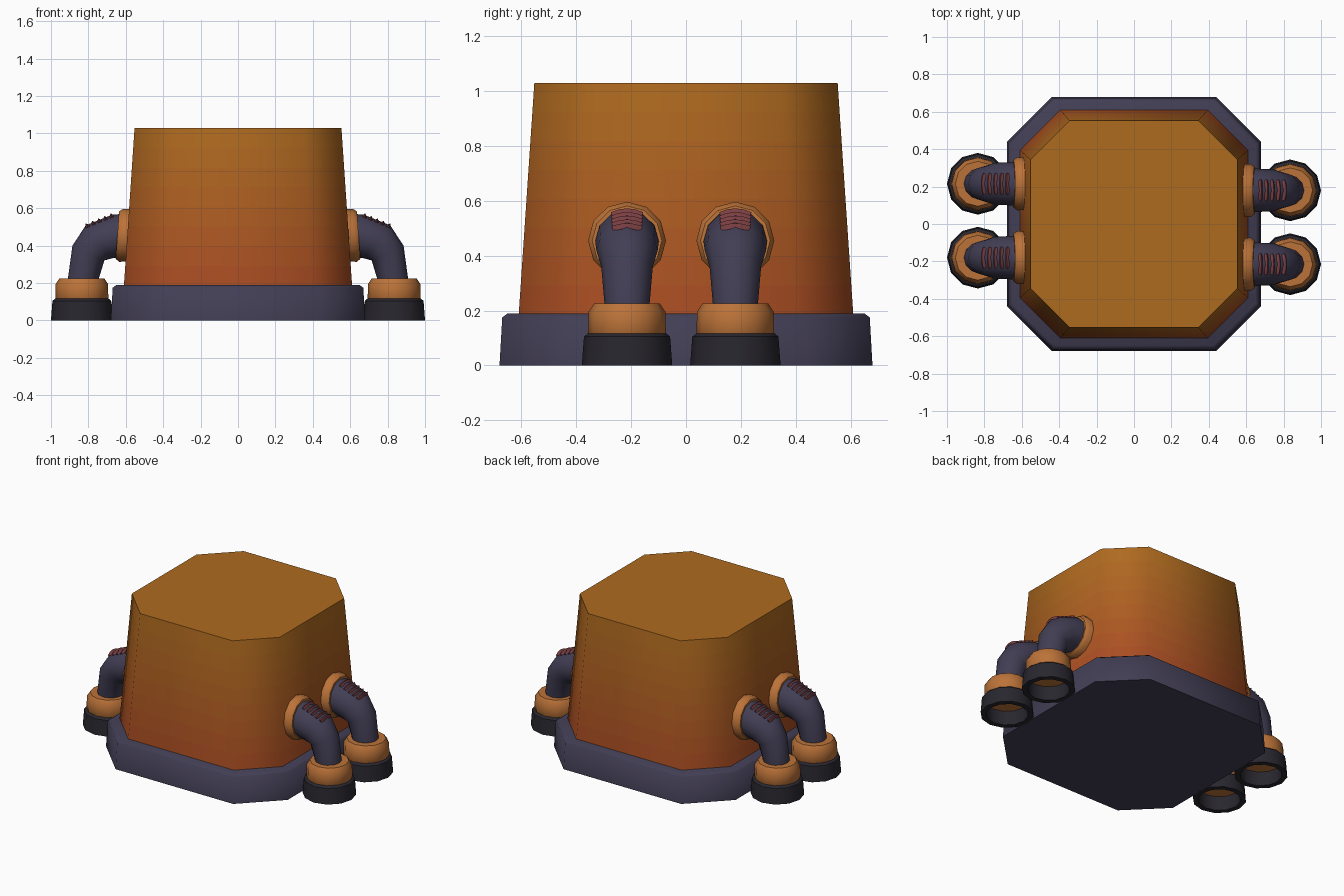
import bpy, bmesh
from math import sin, cos, pi, radians
from mathutils import Vector, Matrix

if "Cube" in bpy.data.objects:
    bpy.data.objects.remove(bpy.data.objects["Cube"])


def material(name, rgb):
    m = bpy.data.materials.new(name)
    m.diffuse_color = (*rgb, 1)
    m.use_nodes = True
    m.node_tree.nodes["Principled BSDF"].inputs["Base Color"].default_value = m.diffuse_color
    return m


NAVY = material("navy", (0.055, 0.048, 0.09))
DARK = material("dark_rubber", (0.022, 0.02, 0.028))
ORANGE = material("orange", (0.5, 0.17, 0.04))
RED = material("dark_red", (0.2, 0.05, 0.055))


def finish(bm, name, mats, angle):
    bmesh.ops.recalc_face_normals(bm, faces=bm.faces)
    me = bpy.data.meshes.new(name)
    bm.to_mesh(me)
    bm.free()
    for m in mats:
        me.materials.append(m)
    me.shade_smooth()
    me.set_sharp_from_angle(angle=radians(angle))
    ob = bpy.data.objects.new(name, me)
    bpy.context.collection.objects.link(ob)
    return ob


def loft(name, rings, mats, angle=40, banded=False):
    """Skin a list of point rings and cap both ends."""
    bm = bmesh.new()
    rows = [[bm.verts.new(p) for p in ring] for ring in rings]
    n = len(rows[0])
    for r, (a, b) in enumerate(zip(rows, rows[1:])):
        for i in range(n):
            f = bm.faces.new((a[i], a[(i + 1) % n], b[(i + 1) % n], b[i]))
            f.material_index = r if banded else 0
    bm.faces.new(rows[0])
    f = bm.faces.new(rows[-1])
    f.material_index = len(mats) - 1 if banded else 0
    return finish(bm, name, mats, angle)


def octagon(h, c, z):
    """Square of half width h whose flat sides end at +-c."""
    pts = [(h, -c), (h, c), (c, h), (-c, h), (-h, c), (-h, -c), (-c, -h), (c, -h)]
    return [(x, y, z) for x, y in pts]


def ring_point(ring, a, extra=0.0):
    """Point on a ring (x, z, tilt, radius) whose plane holds the y axis."""
    x, z, tilt, r = ring
    t, r = radians(tilt), r + extra
    return Vector((x + r * sin(a) * sin(t), r * cos(a), z + r * sin(a) * cos(t)))


def circle(ring, n=12):
    return [ring_point(ring, 2 * pi * i / n) for i in range(n)]


# Octagonal base plinth
loft("base", [octagon(0.68, 0.44, 0), octagon(0.67, 0.435, 0.175),
              octagon(0.65, 0.425, 0.19)], [NAVY], 50)

# Tapered body, tinted from red-orange up to amber
BANDS = 8
low, high = Vector((0.40, 0.075, 0.016)), Vector((0.43, 0.145, 0.014))
tints = [material(f"body_tint_{i}", low.lerp(high, i / (BANDS - 1))) for i in range(BANDS)]
body_rings = []
for i in range(BANDS + 1):
    t = i / BANDS
    body_rings.append(octagon(0.61 - 0.057 * t, 0.395 - 0.05 * t, 0.185 + 0.845 * t))
loft("body", body_rings, tints, 50, banded=True)

# Profiles of one leg on the right side, as (x, z, tilt, radius)
FX = 0.835
flange = [(0.57, 0.455, -4, 0.14), (0.625, 0.455, -4, 0.142), (0.645, 0.455, -4, 0.127)]
pipe = [(0.59, 0.455, 3, 0.115), (0.65, 0.452, 10, 0.116), (0.745, 0.42, 38, 0.112),
        (0.80, 0.36, 65, 0.094), (0.83, 0.21, 88, 0.081)]
collar = [(FX, 0.095, 90, 0.13), (FX, 0.11, 90, 0.142), (FX, 0.195, 90, 0.14),
          (FX, 0.225, 90, 0.12)]
foot = [(FX, 0.097, 90, 0.128), (FX, 0, 90, 0.13), (FX, 0, 90, 0.165),
        (FX, 0.105, 90, 0.157), (FX, 0.12, 90, 0.138)]


def foot_cup(name):
    """Rubber ring, open underneath so the collar shows inside."""
    ob = loft(name, [circle(r) for r in foot], [DARK])
    bm = bmesh.new()
    bm.from_mesh(ob.data)
    bmesh.ops.delete(bm, geom=[f for f in bm.faces if len(f.verts) > 4], context='FACES')
    bmesh.ops.recalc_face_normals(bm, faces=bm.faces)
    # the outer wall must face away from the foot centre
    wall = max(bm.faces, key=lambda f: f.calc_center_median().x)
    if wall.normal.x < 0:
        bmesh.ops.reverse_faces(bm, faces=bm.faces)
    bm.to_mesh(ob.data)
    bm.free()
    return ob


def pipe_ribs(name):
    """Five curved ridges over the bend of the pipe."""
    bm = bmesh.new()
    for k in range(5):
        verts = []
        for i in range(5):
            a = pi / 2 + radians(-28 + 14 * i)
            for dt, extra in ((-0.1, -0.008), (0, 0.01), (0.1, -0.008)):
                t = 0.06 + 0.225 * k + dt
                p = ring_point(pipe[1], a, extra).lerp(ring_point(pipe[2], a, extra), t)
                verts.append(bm.verts.new(p))
        res = bmesh.ops.convex_hull(bm, input=verts)
        inner = [g for g in res["geom_interior"] if isinstance(g, bmesh.types.BMVert)]
        bmesh.ops.delete(bm, geom=inner, context='VERTS')
    return finish(bm, name, [RED], 30)


# Two legs per side; the left pair is the right pair turned half a turn
for side, turn in (("right", 0), ("left", pi)):
    for n, y in enumerate((-0.215, 0.18), 1):
        tag = f"{side}_leg_{n}"
        parts = [
            loft(tag + "_flange", [circle(r) for r in flange], [ORANGE]),
            loft(tag + "_pipe", [circle(r) for r in pipe], [NAVY]),
            loft(tag + "_collar", [circle(r) for r in collar], [ORANGE]),
            foot_cup(tag + "_foot"),
            pipe_ribs(tag + "_ribs"),
        ]
        for ob in parts:
            ob.data.transform(Matrix.Rotation(turn, 4, 'Z') @ Matrix.Translation((0, y, 0)))
